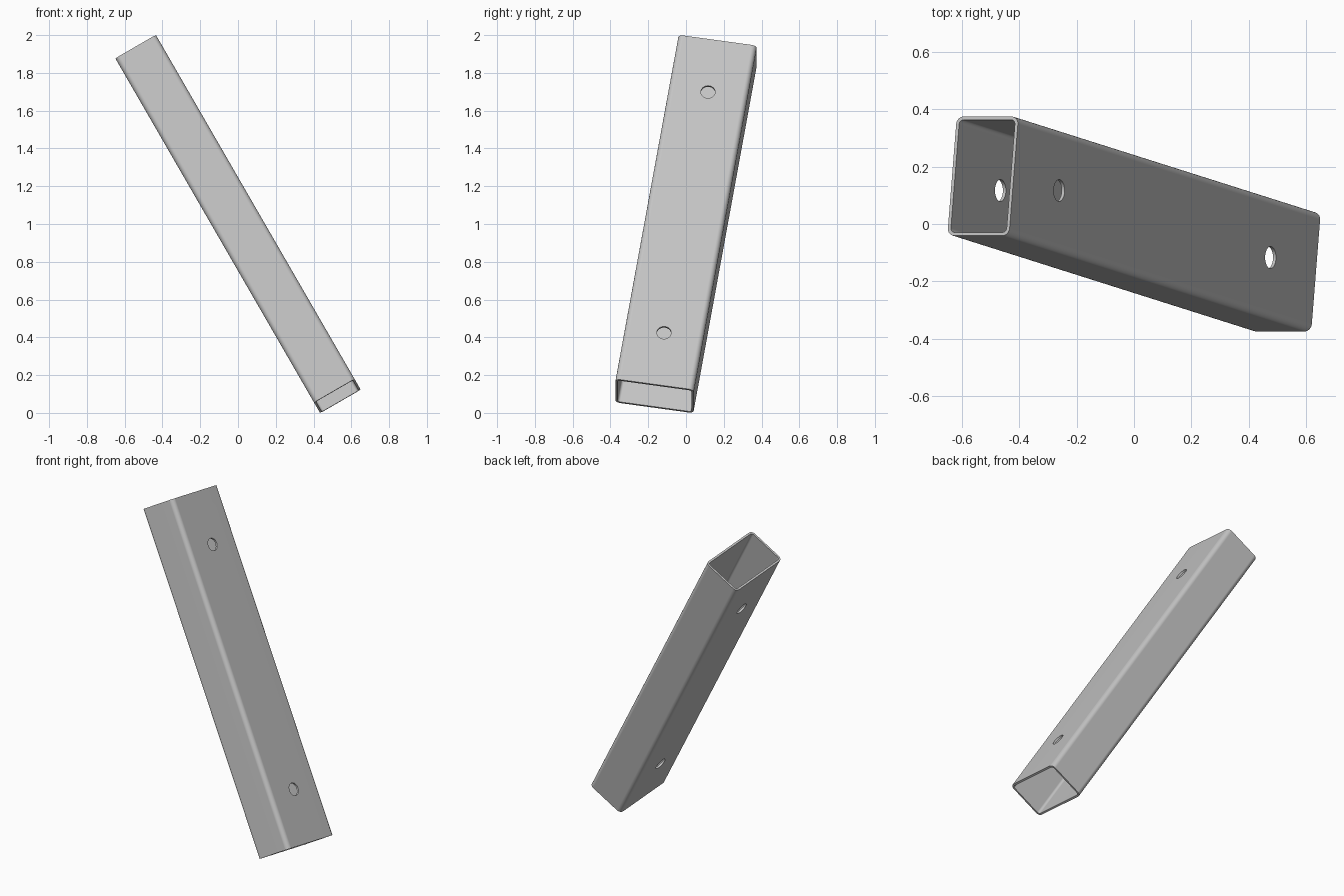
import bpy, bmesh
from math import radians, cos, sin, pi
from mathutils import Matrix, Vector

cube = bpy.data.objects.get("Cube")
if cube:
    bpy.data.objects.remove(cube, do_unlink=True)

WIDTH, DEPTH, LENGTH = 0.248, 0.42, 2.13
WALL, RADIUS = 0.012, 0.027
HOLE_RADIUS, HOLE_OFFSET = 0.038, 0.745

steel = bpy.data.materials.new("grey steel")
steel.use_nodes = True
colour = (0.55, 0.55, 0.55, 1)
steel.diffuse_color = colour
steel.node_tree.nodes["Principled BSDF"].inputs["Base Color"].default_value = colour


def rounded_rectangle(w, d, r, steps=6):
    """Outline of a rectangle with rounded corners, counter-clockwise."""
    points = []
    for i, (sx, sy) in enumerate([(1, 1), (-1, 1), (-1, -1), (1, -1)]):
        for k in range(steps + 1):
            a = (i + k / steps) * pi / 2
            points.append((sx * (w / 2 - r) + r * cos(a), sy * (d / 2 - r) + r * sin(a)))
    return points


def make_object(name, bm):
    mesh = bpy.data.meshes.new(name)
    bmesh.ops.recalc_face_normals(bm, faces=bm.faces)
    bm.to_mesh(mesh)
    bm.free()
    obj = bpy.data.objects.new(name, mesh)
    bpy.context.collection.objects.link(obj)
    return obj


# Hollow box section: outer and inner outlines at both ends, bridged into walls
bm = bmesh.new()
outer = rounded_rectangle(WIDTH, DEPTH, RADIUS)
inner = rounded_rectangle(WIDTH - 2 * WALL, DEPTH - 2 * WALL, RADIUS - WALL)
rings = [[bm.verts.new((x, y, z)) for x, y in outline]
         for outline, z in [(outer, -LENGTH / 2), (outer, LENGTH / 2),
                            (inner, LENGTH / 2), (inner, -LENGTH / 2)]]
for a, b in zip(rings, rings[1:] + rings[:1]):
    for i in range(len(a)):
        j = (i + 1) % len(a)
        bm.faces.new((a[i], a[j], b[j], b[i]))
tube = make_object("box_section_tube", bm)
tube.data.materials.append(steel)

# Bolt holes drilled through both wide walls
bm = bmesh.new()
for side in (-1, 1):
    place = Matrix.Translation((0, 0, side * HOLE_OFFSET)) @ Matrix.Rotation(pi / 2, 4, "Y")
    bmesh.ops.create_cone(bm, cap_ends=True, segments=32, radius1=HOLE_RADIUS,
                          radius2=HOLE_RADIUS, depth=WIDTH * 2, matrix=place)
drill = make_object("hole_cutter", bm)
drill.hide_render = True

bpy.ops.object.select_all(action="DESELECT")
bpy.context.view_layer.objects.active = tube
tube.select_set(True)
cut = tube.modifiers.new("bolt holes", "BOOLEAN")
cut.operation = "DIFFERENCE"
cut.solver = "EXACT"
cut.object = drill
bpy.ops.object.modifier_apply(modifier=cut.name)
bpy.data.objects.remove(drill, do_unlink=True)

# Smooth corners with flat walls
bpy.ops.object.shade_smooth_by_angle(angle=radians(30))
weighted = tube.modifiers.new("flat walls", "WEIGHTED_NORMAL")
weighted.keep_sharp = True

# Lean the tube over
tube.matrix_world = (Matrix.Translation((0, 0, 1)) @ Matrix.Rotation(radians(-30), 4, "Y")
                     @ Matrix.Rotation(radians(-9), 4, "X"))
